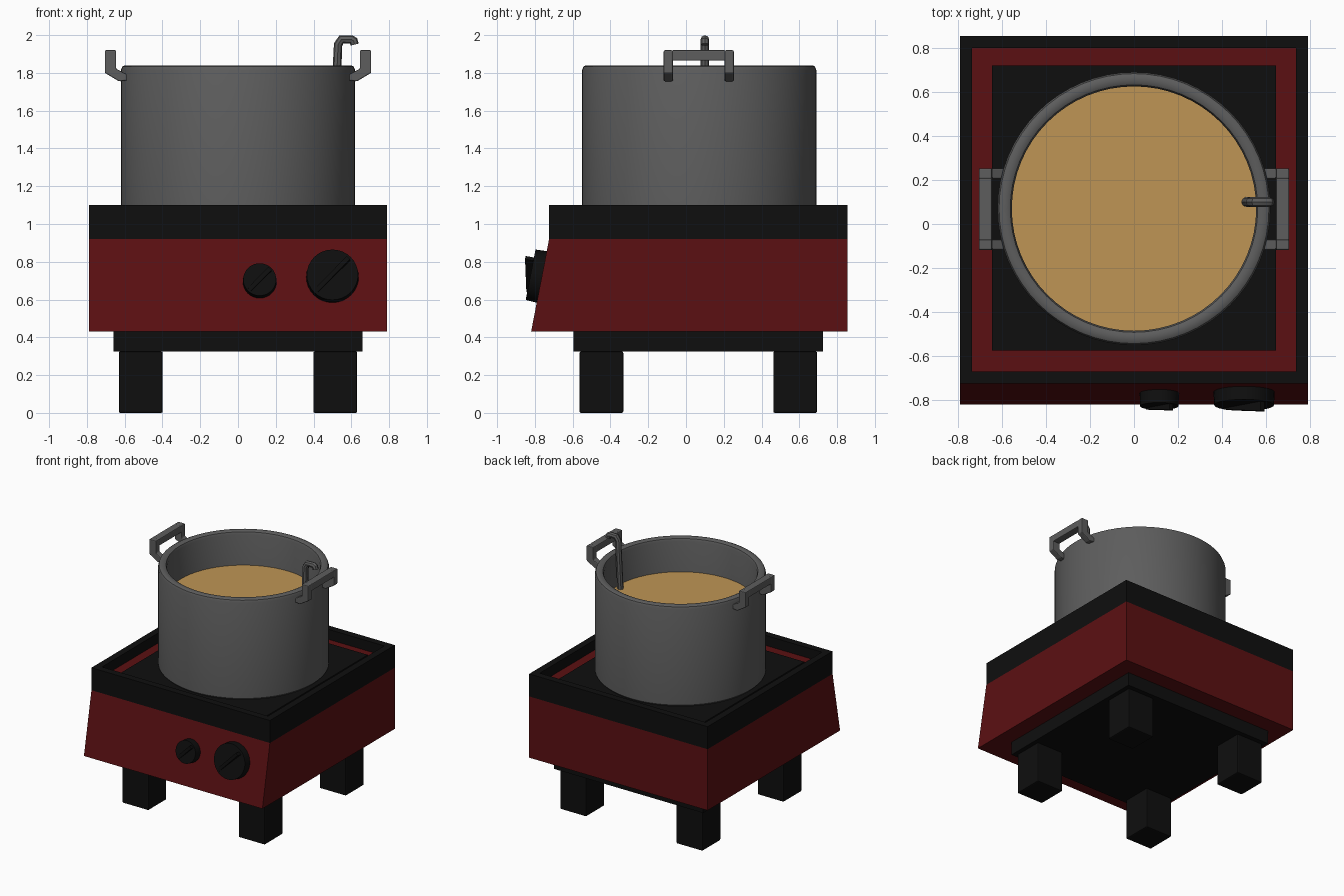
import bpy, bmesh, math
from mathutils import Matrix, Vector

if "Cube" in bpy.data.objects:
    bpy.data.objects.remove(bpy.data.objects["Cube"])

CY = 0.065  # centre of the stove in y


def mat(name, r, g, b):
    m = bpy.data.materials.new(name)
    m.diffuse_color = (r, g, b, 1)
    m.use_nodes = True
    m.node_tree.nodes["Principled BSDF"].inputs["Base Color"].default_value = m.diffuse_color
    return m


RED = mat("dark_red", 0.105, 0.005, 0.006)
BLACK = mat("black", 0.0045, 0.0045, 0.0045)
GREY = mat("pot_grey", 0.11, 0.11, 0.11)
SOUP = mat("soup_tan", 0.52, 0.30, 0.09)


def make(name, bm, m, bevel=0, smooth=False):
    bmesh.ops.recalc_face_normals(bm, faces=bm.faces)
    me = bpy.data.meshes.new(name)
    bm.to_mesh(me)
    bm.free()
    me.materials.append(m)
    o = bpy.data.objects.new(name, me)
    bpy.context.collection.objects.link(o)
    if bevel:
        b = o.modifiers.new("bevel", 'BEVEL')
        b.width = bevel
        b.segments = 2
    if smooth:
        bpy.ops.object.select_all(action='DESELECT')
        o.select_set(True)
        bpy.context.view_layer.objects.active = o
        bpy.ops.object.shade_smooth_by_angle(angle=math.radians(35))
    return o


def prism(bm, pts, axis, a, b):
    """Extrude a 2D outline along one axis between a and b."""
    def v(p, t):
        q = list(p)
        q.insert(axis, t)
        return bm.verts.new(q)
    lo, hi = [v(p, a) for p in pts], [v(p, b) for p in pts]
    bm.faces.new(lo)
    bm.faces.new(hi)
    n = len(pts)
    for i in range(n):
        j = (i + 1) % n
        bm.faces.new((lo[i], lo[j], hi[j], hi[i]))


def box(name, m, x0, x1, y0, y1, z0, z1, bevel=0):
    bm = bmesh.new()
    prism(bm, [(x0, y0), (x1, y0), (x1, y1), (x0, y1)], 2, z0, z1)
    return make(name, bm, m, bevel)


# Stove body with the sloping front
bm = bmesh.new()
prism(bm, [(-0.82, 0.43), (0.855, 0.43), (0.855, 0.92), (-0.725, 0.92)], 0, -0.79, 0.79)
make("stove_body", bm, RED)

# Black rim: square ring around the tray
bm = bmesh.new()
loops = []
for x, y0, y1, z in ((0.79, -0.725, 0.855, 0.92), (0.79, -0.725, 0.855, 1.10),
                     (0.735, -0.67, 0.80, 1.10), (0.735, -0.67, 0.80, 0.92)):
    loops.append([bm.verts.new(p) for p in ((-x, y0, z), (x, y0, z), (x, y1, z), (-x, y1, z))])
for a in range(4):
    for i in range(4):
        p, q, j = loops[a], loops[(a + 1) % 4], (i + 1) % 4
        bm.faces.new((p[i], p[j], q[j], q[i]))
make("stove_rim", bm, BLACK)

# Tray, hot plate, base and feet
box("tray", RED, -0.735, 0.735, -0.67, 0.80, 0.92, 1.02)
box("hot_plate", BLACK, -0.645, 0.645, -0.575, 0.72, 1.015, 1.035)
box("base_plate", BLACK, -0.66, 0.66, -0.595, 0.725, 0.325, 0.43)
for sx, nx in ((-1, "left"), (1, "right")):
    for sy, ny in ((-1, "front"), (1, "back")):
        cx, cy = sx * 0.515, CY + sy * 0.513
        box(f"{ny}_{nx}_foot", BLACK, cx - 0.116, cx + 0.116, cy - 0.116, cy + 0.116,
            0, 0.325, 0.008)

# Knobs with a wedge grip, lying on the sloping front
tilt = math.atan2(0.095, 0.49)
for name, x, z, r in (("small_knob", 0.115, 0.695, 0.09), ("large_knob", 0.50, 0.72, 0.14)):
    place = (Matrix.Translation((x, -0.82 + (z - 0.43) * 0.194, z))
             @ Matrix.Rotation(math.pi / 2 - tilt, 4, 'X'))
    bm = bmesh.new()
    bmesh.ops.create_cone(bm, cap_ends=True, segments=32, radius1=r, radius2=r * 0.97,
                          depth=0.08, matrix=Matrix.Translation((0, 0, 0.02)))
    bm.transform(place)
    make(name, bm, BLACK, smooth=True)
    bm = bmesh.new()
    h, w = r * 0.85, 0.012
    prism(bm, [(-h, 0.05), (h, 0.05), (h, 0.06 + r * 0.32), (-h, 0.065)], 1, -w, w)
    bm.transform(place @ Matrix.Rotation(math.radians(45), 4, 'Z'))
    make(name + "_grip", bm, BLACK)

# Pot: lathed wall with rounded rim
profile = [(0, 1.035), (0.605, 1.035), (0.62, 1.05), (0.62, 1.815), (0.613, 1.833),
           (0.60, 1.84), (0.575, 1.84), (0.562, 1.833), (0.555, 1.815), (0.555, 1.08), (0, 1.08)]
bm = bmesh.new()
vs = [bm.verts.new((r, 0, z)) for r, z in profile]
es = [bm.edges.new(p) for p in zip(vs, vs[1:])]
bmesh.ops.spin(bm, geom=vs + es, cent=(0, 0, 0), axis=(0, 0, 1),
               angle=2 * math.pi, steps=64, use_duplicate=False)
bmesh.ops.remove_doubles(bm, verts=bm.verts, dist=0.0005)
bm.transform(Matrix.Translation((0, 0.07, 0)))
make("pot", bm, GREY, smooth=True)

# Soup surface
bm = bmesh.new()
bmesh.ops.create_circle(bm, cap_ends=True, segments=64, radius=0.557,
                        matrix=Matrix.Translation((0, 0.07, 1.57)))
o = make("soup", bm, SOUP)
if o.data.polygons[0].normal.z < 0:
    o.data.flip_normals()

# Pot handles: two bent arms and a cross bar
arm = [(0.585, 1.76), (0.63, 1.755), (0.705, 1.80), (0.705, 1.92),
       (0.645, 1.92), (0.645, 1.822), (0.585, 1.79)]
for s, side in ((-1, "left"), (1, "right")):
    bm = bmesh.new()
    outline = [(s * x, z) for x, z in arm]
    prism(bm, outline, 1, -0.118, -0.07)
    prism(bm, outline, 1, 0.205, 0.253)
    bar = [(s * x, z) for x, z in ((0.645, 1.865), (0.705, 1.865), (0.705, 1.92), (0.645, 1.92))]
    prism(bm, bar, 1, -0.075, 0.21)
    make(side + "_handle", bm, GREY, 0.006)

# Ladle: hooked rod standing in the soup
cu = bpy.data.curves.new("ladle", 'CURVE')
cu.dimensions = '3D'
cu.bevel_depth = 0.023
cu.bevel_resolution = 2
cu.use_fill_caps = True
path = [(0.505, 1.45), (0.525, 1.84), (0.53, 1.95), (0.547, 1.977),
        (0.60, 1.977), (0.612, 1.97), (0.617, 1.95)]
sp = cu.splines.new('POLY')
sp.points.add(len(path) - 1)
for p, (x, z) in zip(sp.points, path):
    p.co = (x, 0.10, z, 1)
tmp = bpy.data.objects.new("ladle_path", cu)
bpy.context.collection.objects.link(tmp)
bpy.context.view_layer.update()
me = bpy.data.meshes.new_from_object(tmp.evaluated_get(bpy.context.evaluated_depsgraph_get()))
bpy.data.objects.remove(tmp)
bm = bmesh.new()
bm.from_mesh(me)
make("ladle", bm, GREY, smooth=True)
